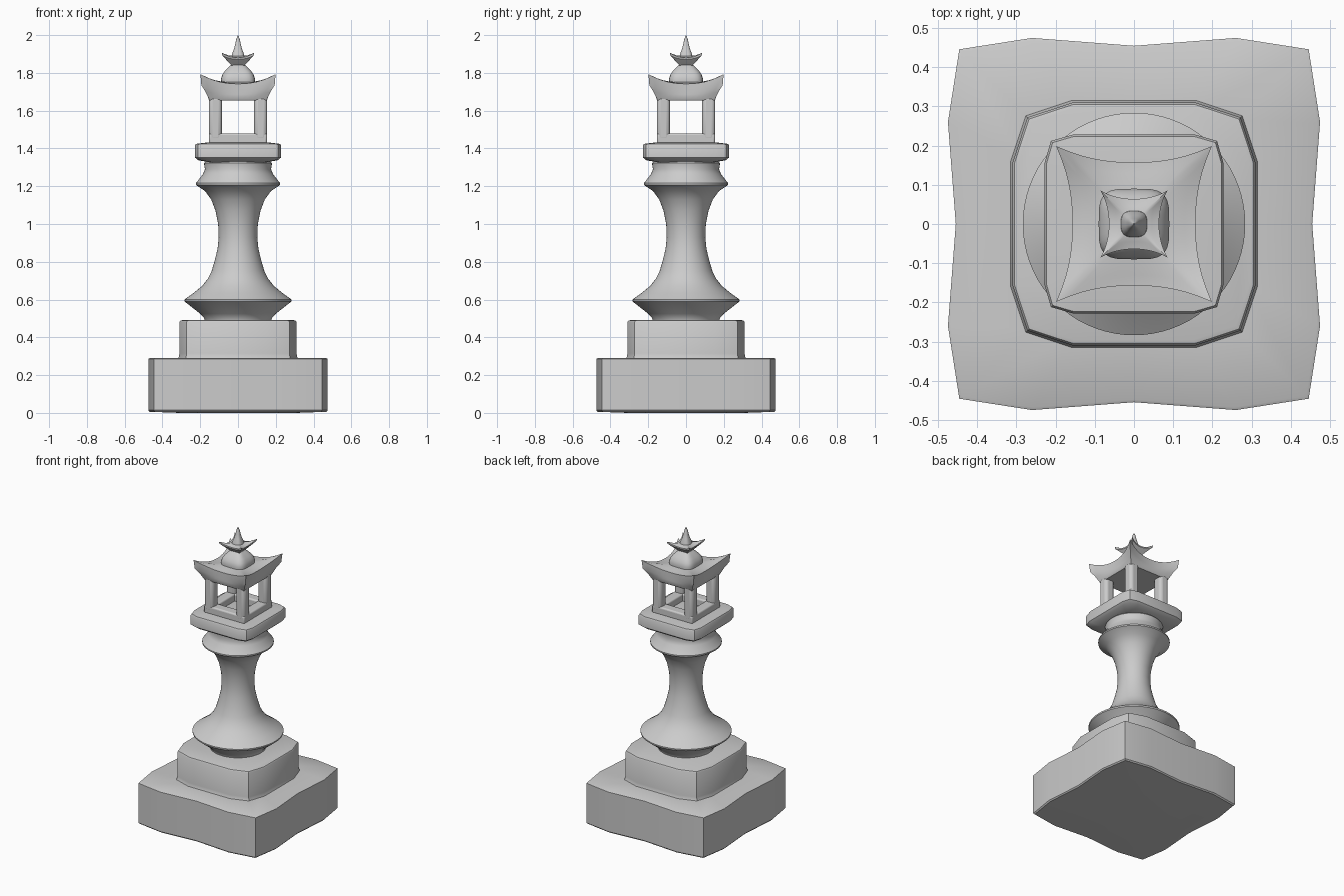
import bpy, bmesh, math

if "Cube" in bpy.data.objects:
    bpy.data.objects.remove(bpy.data.objects["Cube"])


def loft(name, rings, angle=35):
    """Skin a stack of closed rings (equal point counts) and cap both ends."""
    bm = bmesh.new()
    vs = [[bm.verts.new(p) for p in r] for r in rings]
    n = len(rings[0])
    for a, b in zip(vs, vs[1:]):
        for i in range(n):
            j = (i + 1) % n
            bm.faces.new((a[i], a[j], b[j], b[i]))
    bm.faces.new(vs[0][::-1])
    bm.faces.new(vs[-1])
    bmesh.ops.recalc_face_normals(bm, faces=bm.faces)
    me = bpy.data.meshes.new(name)
    bm.to_mesh(me)
    bm.free()
    ob = bpy.data.objects.new(name, me)
    bpy.context.collection.objects.link(ob)
    bpy.context.view_layer.objects.active = ob
    for o in bpy.context.selected_objects:
        o.select_set(False)
    ob.select_set(True)
    bpy.ops.object.shade_smooth_by_angle(angle=math.radians(angle))
    return ob


def four(quarter):
    """Repeat one quarter of an outline around the z axis."""
    out = []
    for k in range(4):
        for x, y in quarter:
            for _ in range(k):
                x, y = -y, x
            out.append((x, y))
    return out


def slab(name, quarter, levels):
    o = four(quarter)
    return loft(name, [[(x * s, y * s, z) for x, y in o] for s, z in levels])


def star(mid, corner, zmid, zcorner, chamfer=1.0, n=12):
    """Square ring whose corners are pulled out and up from the side middles."""
    r = []
    for k in range(4):
        c, s = math.cos(k * math.pi / 2), math.sin(k * math.pi / 2)
        for i in range(n):
            t = -1 + 2 * i / n
            f = abs(t) ** 2.2
            x, y, z = mid + (corner - mid) * f, corner * t * chamfer, zmid + (zcorner - zmid) * f
            r.append((x * c - y * s, x * s + y * c, z))
    return r


# Stepped foot
slab("base_slab", [(.455, 0), (.475, .26), (.446, .446), (.26, .475)],
     [(.65, 0), (.985, .006), (1, .014), (1, .286), (.985, .29), (.6, .292)])
slab("base_step", [(.31, -.157), (.31, .157), (.272, .272)],
     [(1.03, .28), (1.01, .297), (1, .315), (1, .48), (.985, .488), (.955, .491)])

# Turned column
profile = [(.175, .485), (.178, .5), (.2, .525), (.283, .59), (.284, .6), (.235, .635),
           (.19, .672), (.16, .71), (.14, .75), (.122, .81), (.108, .87), (.102, .93),
           (.105, 1.0), (.119, 1.07), (.142, 1.13), (.175, 1.175), (.223, 1.207),
           (.223, 1.216), (.185, 1.265), (.175, 1.29), (.18, 1.322), (.17, 1.332), (.14, 1.337), (.14, 1.36)]
N = 72
loft("column", [[(r * math.cos(i * math.tau / N), r * math.sin(i * math.tau / N), z)
                 for i in range(N)] for r, z in profile])

# Platform under the lantern
slab("platform", [(.228, -.157), (.228, .157), (.212, .212)],
     [(.62, 1.325), (.93, 1.338), (1, 1.352), (1, 1.415), (.98, 1.424), (.7, 1.432)])

# Open lantern: sill bars and corner posts
def bar(name, x, y, z, sx, sy, sz, bevel=.01):
    bpy.ops.mesh.primitive_cube_add(size=1, location=(x, y, z))
    ob = bpy.context.object
    ob.name = name
    ob.scale = (sx, sy, sz)
    bpy.ops.object.transform_apply(location=False, rotation=False, scale=True)
    if bevel:
        m = ob.modifiers.new("bevel", 'BEVEL')
        m.width, m.segments = bevel, 3
    bpy.ops.object.shade_smooth_by_angle(angle=math.radians(40))


for s in (-1, 1):
    bar("lantern_sill_x", 0, s * .12, 1.452, .308, .068, .056)
    bar("lantern_sill_y", s * .12, 0, 1.452, .068, .308, .056)
    for t in (-1, 1):
        bar("lantern_post", s * .12, t * .12, 1.56, .069, .069, .24, .02)

# Swept roof
loft("lantern_roof", [star(.150, .150, 1.653, 1.653), star(.156, .157, 1.662, 1.668),
                      star(.157, .172, 1.685, 1.7), star(.157, .194, 1.7, 1.735),
                      star(.157, .199, 1.742, 1.793), star(.13, .15, 1.744, 1.766),
                      star(.09, .09, 1.752, 1.752)])

# Finial: rounded cap, small swept roof and spire
def rounded(h, z, n=40, p=4):
    pts = []
    for i in range(n):
        a = i * math.tau / n
        c, s = math.cos(a), math.sin(a)
        k = h / (abs(c) ** p + abs(s) ** p) ** (1 / p)
        pts.append((k * c, k * s, z))
    return pts


loft("finial_cap", [rounded(h, z) for h, z in
                    [(.088, 1.745), (.09, 1.768), (.083, 1.79), (.07, 1.81), (.05, 1.83), (.036, 1.843), (.034, 1.86)]])
loft("finial_roof", [star(.033, .034, 1.838, 1.838), star(.045, .05, 1.85, 1.857),
                     star(.064, .083, 1.872, 1.892), star(.064, .085, 1.88, 1.906),
                     star(.045, .052, 1.884, 1.893), star(.03, .03, 1.89, 1.89)])
loft("finial_spire", [rounded(h, z, 24, 3) for h, z in
                      [(.035, 1.88), (.032, 1.9), (.022, 1.925), (.014, 1.955), (.009, 1.98), (.001, 2.0)]])
